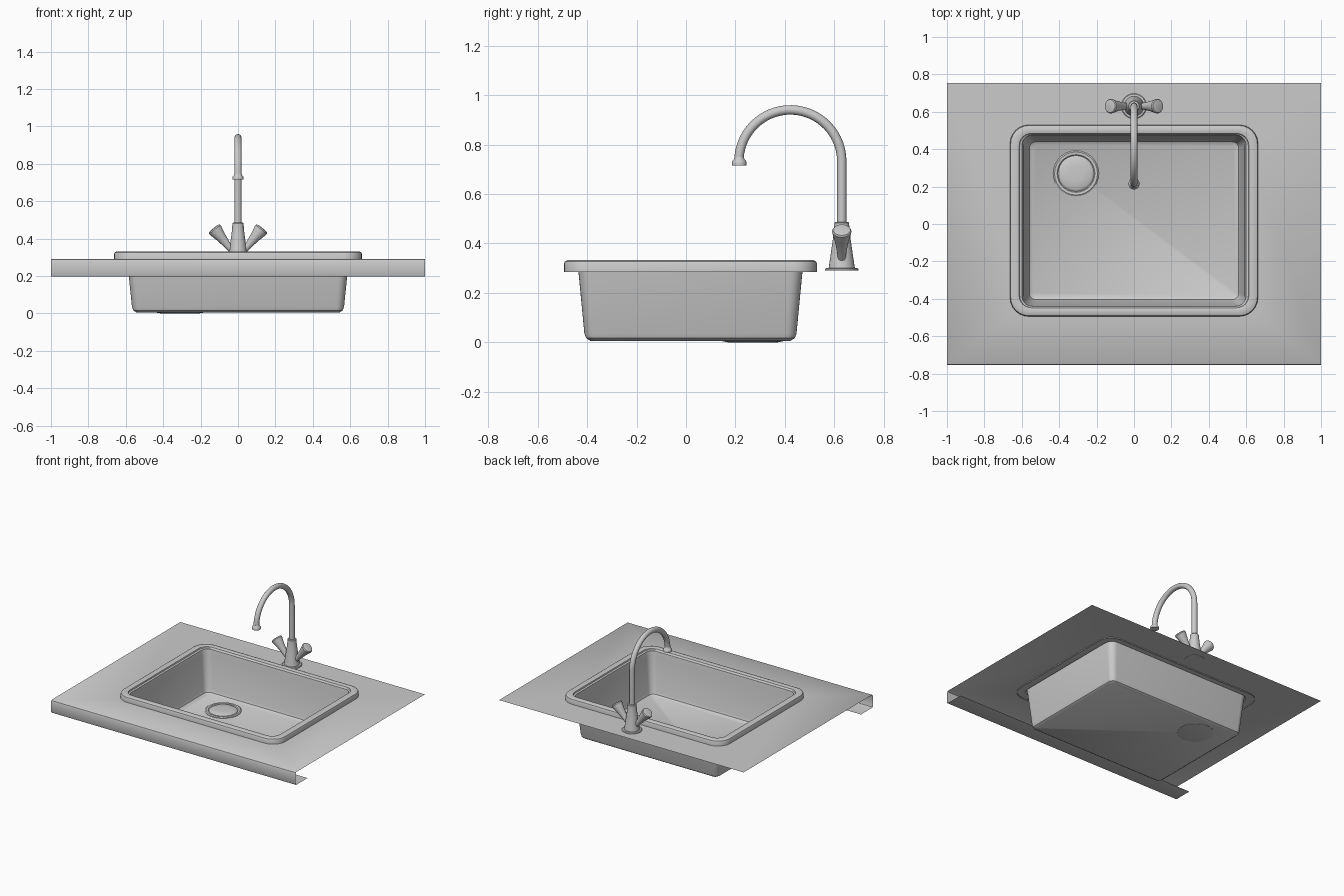
import bpy, bmesh
from math import pi, sin, cos
from mathutils import Vector

if "Cube" in bpy.data.objects:
    bpy.data.objects.remove(bpy.data.objects["Cube"])

CY = 0.018  # basin centre in y


def finish(bm, name, angle=35, recalc=True):
    bmesh.ops.remove_doubles(bm, verts=bm.verts, dist=1e-5)
    if recalc:
        bmesh.ops.recalc_face_normals(bm, faces=bm.faces)
    me = bpy.data.meshes.new(name)
    bm.to_mesh(me)
    bm.free()
    ob = bpy.data.objects.new(name, me)
    bpy.context.collection.objects.link(ob)
    bpy.ops.object.select_all(action='DESELECT')
    ob.select_set(True)
    bpy.context.view_layer.objects.active = ob
    bpy.ops.object.shade_smooth_by_angle(angle=angle * pi / 180)
    return ob


def rounded_rect(hx, hy, z, r, cy=CY, n=6):
    pts = []
    for k, (sx, sy) in enumerate(((1, 1), (-1, 1), (-1, -1), (1, -1))):
        for i in range(n + 1):
            a = (k + i / n) * pi / 2
            pts.append(Vector((sx * (hx - r) + r * cos(a), cy + sy * (hy - r) + r * sin(a), z)))
    return pts


def loft(bm, rings, cap_start=False, cap_end=False):
    loops = [[bm.verts.new(p) for p in ring] for ring in rings]
    for a, b in zip(loops, loops[1:]):
        for i in range(len(a)):
            j = (i + 1) % len(a)
            bm.faces.new((a[i], a[j], b[j], b[i]))
    if cap_start:
        bm.faces.new(loops[0][::-1])
    if cap_end:
        bm.faces.new(loops[-1])


def lathe(name, profile, origin, axis=(0, 0, 1), n=28):
    # profile: (radius, height along axis)
    q = Vector((0, 0, 1)).rotation_difference(Vector(axis))
    rings = [[Vector(origin) + q @ Vector((r * cos(2 * pi * i / n), r * sin(2 * pi * i / n), h))
              for i in range(n)] for r, h in profile]
    bm = bmesh.new()
    loft(bm, rings, True, True)
    return finish(bm, name)


# Basin: one thin pressed sheet, from the outer rim skirt to the floor
bm = bmesh.new()
loft(bm, [rounded_rect(*s) for s in (
    (0.663, 0.512, 0.284, 0.10), (0.663, 0.512, 0.318, 0.10), (0.659, 0.508, 0.327, 0.096),
    (0.648, 0.497, 0.332, 0.09), (0.622, 0.474, 0.332, 0.07), (0.614, 0.466, 0.329, 0.065),
    (0.611, 0.463, 0.320, 0.06), (0.599, 0.458, 0.316, 0.055), (0.592, 0.4525, 0.28, 0.05),
    (0.567, 0.429, 0.035, 0.04), (0.560, 0.422, 0.017, 0.035), (0.543, 0.405, 0.006, 0.025))],
    cap_end=True)
finish(bm, "sink_basin", recalc=False)

# Counter sheet with cutout, folded front lip and short return underneath
bm = bmesh.new()
loft(bm, [rounded_rect(0.605, 0.462, 0.292, 0.06),
          rounded_rect(1.0, 0.7505, 0.292, 0, cy=0.0045)][::-1])
bmesh.ops.dissolve_degenerate(bm, edges=bm.edges, dist=1e-5)
lip = [(-0.746, 0.292), (-0.752, 0.288), (-0.755, 0.280), (-0.755, 0.205),
       (-0.752, 0.199), (-0.746, 0.197), (-0.615, 0.197)]
rows = [[bm.verts.new((x, y, z)) for x in (-1, 1)] for y, z in lip]
for a, b in zip(rows, rows[1:]):
    bm.faces.new((b[0], b[1], a[1], a[0]))
finish(bm, "counter_top", recalc=False)

# Drain ring with raised stopper
lathe("drain", [(0.10, 0.0), (0.122, 0.004), (0.122, 0.010), (0.115, 0.015), (0.101, 0.014),
                (0.096, 0.009), (0.092, 0.012), (0.085, 0.016), (0.04, 0.018)], (-0.31, 0.27, 0))

# Faucet body
FY = 0.63
lathe("faucet_body", [(0.068, 0.29), (0.068, 0.296), (0.064, 0.300), (0.053, 0.301),
                      (0.044, 0.36), (0.034, 0.43), (0.030, 0.475), (0.030, 0.482),
                      (0.027, 0.486)], (0, FY, 0))

# Gooseneck spout: pipe swept along a straight riser and an arc
R, AZ, pr, n = 0.208, 0.732, 0.019, 18
path = [(Vector((0, FY, 0.47)), 0)]
path += [(Vector((0, FY - R + R * cos(a), AZ + R * sin(a))), a)
         for a in (i * pi * 0.98 / 28 for i in range(29))]
rings = [[p + pr * (cos(2 * pi * i / n) * Vector((0, cos(a), sin(a)))
                    + sin(2 * pi * i / n) * Vector((1, 0, 0))) for i in range(n)] for p, a in path]
bm = bmesh.new()
loft(bm, rings, True, True)
finish(bm, "spout")

# Flared nozzle
lathe("nozzle", [(0.029, 0.716), (0.030, 0.728), (0.027, 0.734), (0.021, 0.741), (0.019, 0.75)],
      (0, FY - 2 * R + 0.001, 0))

# Two flared handles angled outwards
for s, side in ((1, "right"), (-1, "left")):
    lathe(side + "_handle", [(0.015, 0), (0.019, 0.05), (0.028, 0.105), (0.038, 0.148),
                             (0.039, 0.156), (0.035, 0.163), (0.02, 0.166)],
          (s * 0.026, FY, 0.328), (s * 0.63, 0, 0.777), 22)
